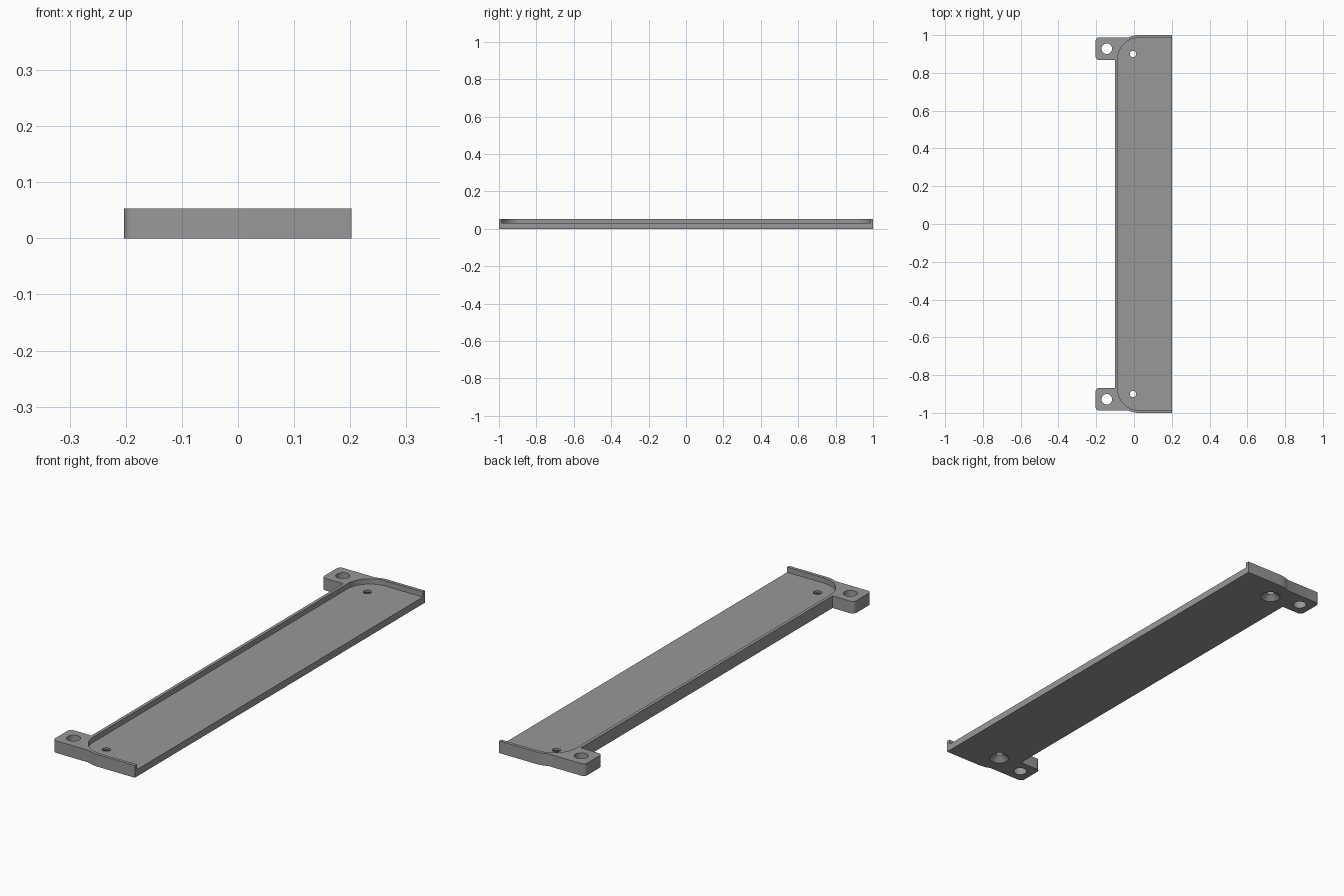
import bpy, bmesh, math

if "Cube" in bpy.data.objects:
    bpy.data.objects.remove(bpy.data.objects["Cube"])

HEIGHT, FLOOR = 0.053, 0.03      # rim top and tray floor
CX, CY, R = 0.025, 0.875, 0.125  # rounded tray corner
WALL = 0.014

grey = bpy.data.materials.new("grey")
grey.diffuse_color = (0.315, 0.315, 0.315, 1)
grey.use_nodes = True
grey.node_tree.nodes["Principled BSDF"].inputs["Base Color"].default_value = grey.diffuse_color


def arc(cx, cy, r, a0, a1, n):
    return [(cx + r * math.cos(math.radians(a0 + (a1 - a0) * i / n)),
             cy + r * math.sin(math.radians(a0 + (a1 - a0) * i / n)))
            for i in range(n + 1)]


def mirrored(half):
    """Close a half outline (y > 0) by mirroring it across y = 0."""
    return half + [(x, -y) for x, y in reversed(half)]


def prism(name, outline, z0, z1):
    bm = bmesh.new()
    face = bm.faces.new([bm.verts.new((x, y, z0)) for x, y in outline])
    ext = bmesh.ops.extrude_face_region(bm, geom=[face])
    for v in ext["geom"]:
        if isinstance(v, bmesh.types.BMVert):
            v.co.z = z1
    bmesh.ops.recalc_face_normals(bm, faces=bm.faces)
    mesh = bpy.data.meshes.new(name)
    bm.to_mesh(mesh)
    bm.free()
    mesh.materials.append(grey)
    obj = bpy.data.objects.new(name, mesh)
    bpy.context.collection.objects.link(obj)
    return obj


def cone(name, x, y, z0, z1, r0, r1):
    bpy.ops.mesh.primitive_cone_add(vertices=32, radius1=r0, radius2=r1,
                                    depth=z1 - z0, location=(x, y, (z0 + z1) / 2))
    obj = bpy.context.object
    obj.name = name
    obj.data.materials.append(grey)
    return obj


def cut(obj, cutter):
    mod = obj.modifiers.new("cut", 'BOOLEAN')
    mod.operation, mod.solver, mod.object = 'DIFFERENCE', 'EXACT', cutter
    bpy.context.view_layer.objects.active = obj
    bpy.ops.object.modifier_apply(modifier=mod.name)
    bpy.data.objects.remove(cutter)


# Tray body with a mounting tab at each end
tab_top, tab_low, tab_left, r = 0.988, 0.868, -0.203, 0.018
meet = 180 - math.degrees(math.asin((tab_top - CY) / R))
outline = [(0.202, 1.0)] + arc(CX, CY, R, 90, meet, 6)
outline += arc(tab_left + r, tab_top - r, r, 90, 180, 6)
outline += arc(tab_left + r, tab_low + r, r, 180, 270, 6)
outline += [(CX - R, tab_low)]
tray = prism("mounting_tray", mirrored(outline), 0, HEIGHT)

# Recess with rounded corners, open on the right
recess = [(0.3, CY + R - WALL)] + arc(CX, CY, R - WALL, 90, 180, 20)
cut(tray, prism("recess_cutter", mirrored(recess), FLOOR, 0.1))

# Tab bolt holes and countersunk floor holes
for s in (-1, 1):
    cut(tray, cone("bolt_hole_cutter", -0.144, s * 0.928, -0.05, 0.1, 0.028, 0.028))
    cut(tray, cone("screw_hole_cutter", -0.005, s * 0.9, -0.05, 0.1, 0.017, 0.017))
    cut(tray, cone("countersink_cutter", -0.005, s * 0.9, -0.005, 0.022, 0.047, 0.016))

bpy.ops.object.select_all(action='DESELECT')
tray.select_set(True)
bpy.context.view_layer.objects.active = tray
bpy.ops.object.shade_smooth_by_angle(angle=math.radians(30))
